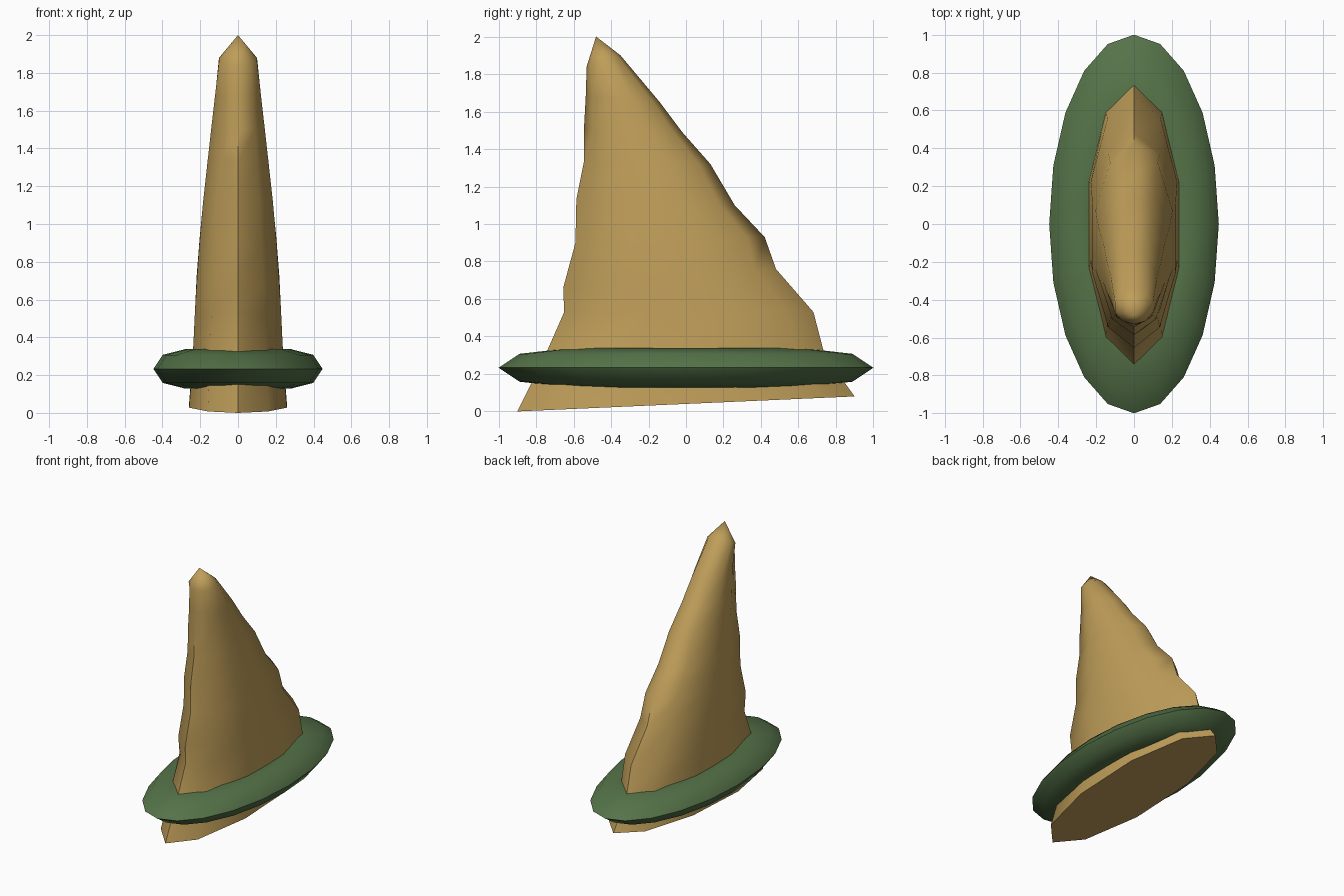
import bpy, bmesh, math

if "Cube" in bpy.data.objects:
    bpy.data.objects.remove(bpy.data.objects["Cube"])


def material(name, rgb):
    m = bpy.data.materials.new(name)
    m.diffuse_color = (*rgb, 1)
    m.use_nodes = True
    m.node_tree.nodes["Principled BSDF"].inputs["Base Color"].default_value = m.diffuse_color
    return m


def finish(name, bm, mat, angle):
    bmesh.ops.recalc_face_normals(bm, faces=bm.faces)
    me = bpy.data.meshes.new(name)
    bm.to_mesh(me)
    bm.free()
    ob = bpy.data.objects.new(name, me)
    bpy.context.collection.objects.link(ob)
    me.materials.append(mat)
    bpy.ops.object.select_all(action='DESELECT')
    ob.select_set(True)
    bpy.context.view_layer.objects.active = ob
    bpy.ops.object.shade_smooth_by_angle(angle=math.radians(angle))
    return ob


def bridge(bm, a, b):
    n = len(a)
    for i in range(n):
        bm.faces.new((a[i], a[(i + 1) % n], b[(i + 1) % n], b[i]))


tan = material("tan_felt", (0.52, 0.34, 0.10))
green = material("green_band", (0.09, 0.17, 0.065))

# Leaning crown: tilted oval rings (front y, front z, back y, back z, half width)
profile = [
    (-0.90, 0.00, 0.90, 0.08, 0.272),
    (-0.76, 0.28, 0.74, 0.30, 0.252),
    (-0.65, 0.53, 0.68, 0.53, 0.240),
    (-0.655, 0.66, 0.48, 0.76, 0.230),
    (-0.59, 0.90, 0.42, 0.93, 0.214),
    (-0.585, 1.13, 0.26, 1.10, 0.194),
    (-0.545, 1.33, 0.13, 1.32, 0.170),
    (-0.545, 1.50, -0.02, 1.49, 0.150),
    (-0.535, 1.68, -0.14, 1.65, 0.129),
    (-0.53, 1.84, -0.35, 1.90, 0.106),
]
SIDES = 10
bm = bmesh.new()
rings = []
for y0, z0, y1, z1, w in profile:
    ring = []
    for i in range(SIDES):
        a = 2 * math.pi * i / SIDES
        t = (1 - math.cos(a)) / 2
        ring.append(bm.verts.new((w * math.sin(a), y0 + (y1 - y0) * t, z0 + (z1 - z0) * t)))
    rings.append(ring)
for lower, upper in zip(rings, rings[1:]):
    bridge(bm, lower, upper)
bm.faces.new(rings[0])
# Pointed tip
apex = bm.verts.new((0, -0.48, 2.0))
for i in range(SIDES):
    bm.faces.new((rings[-1][i], rings[-1][(i + 1) % SIDES], apex))
finish("hat_crown", bm, tan, 60)

# Flattened oval brim
SEGMENTS, MINOR, R, r = 20, 8, 0.62, 0.38
bm = bmesh.new()
loops = []
for i in range(SEGMENTS):
    a = 2 * math.pi * i / SEGMENTS
    loop = []
    for j in range(MINOR):
        b = 2 * math.pi * j / MINOR
        d = R + r * math.cos(b)
        loop.append(bm.verts.new((0.448 * d * math.sin(a), d * math.cos(a),
                                  0.233 + 0.105 * math.sin(b))))
    loops.append(loop)
for i in range(SEGMENTS):
    bridge(bm, loops[i], loops[(i + 1) % SEGMENTS])
finish("hat_brim", bm, green, 60)
